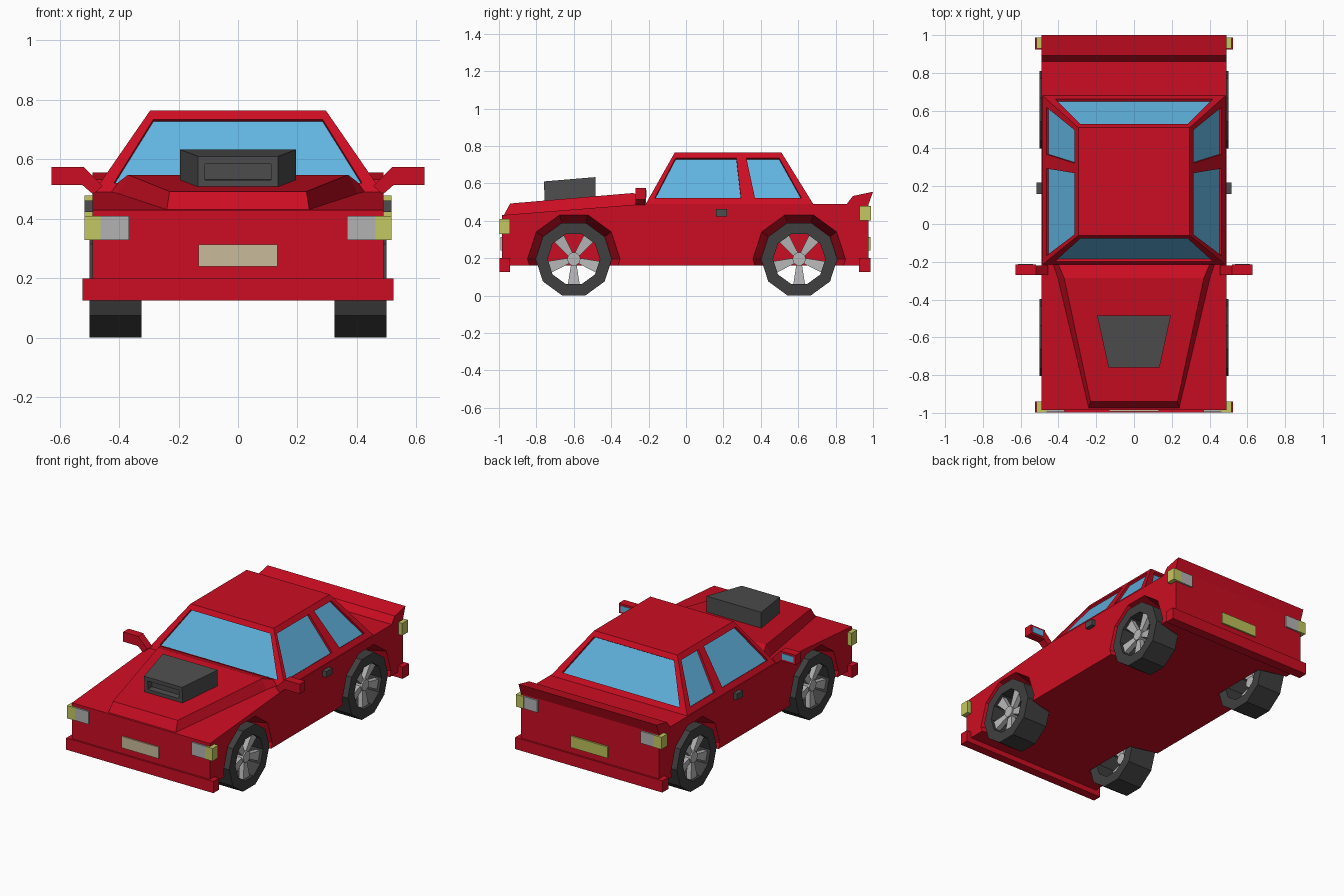
import bpy, bmesh, math
from mathutils import Vector

if "Cube" in bpy.data.objects:
    bpy.data.objects.remove(bpy.data.objects["Cube"])

def material(name, *rgb):
    m = bpy.data.materials.new(name)
    m.diffuse_color = (*rgb, 1)
    m.use_nodes = True
    m.node_tree.nodes["Principled BSDF"].inputs["Base Color"].default_value = m.diffuse_color
    return m

RED = material("red paint", 0.60, 0.004, 0.016)
GLASS = material("blue glass", 0.12, 0.46, 0.75)
RUBBER = material("dark rubber", 0.05, 0.05, 0.05)
DARK = material("dark grey", 0.075, 0.075, 0.075)
SILVER = material("silver", 0.48, 0.48, 0.48)
LAMP = material("lamp grey", 0.45, 0.45, 0.45)
YELLOW = material("yellow lamp", 0.55, 0.58, 0.12)
BEIGE = material("beige", 0.58, 0.50, 0.32)
OLIVE = material("yellow plate", 0.50, 0.53, 0.10)

def finish(name, bm, mats, fix=True):
    bmesh.ops.remove_doubles(bm, verts=bm.verts, dist=1e-5)
    if fix:
        bmesh.ops.recalc_face_normals(bm, faces=bm.faces)
    me = bpy.data.meshes.new(name)
    bm.to_mesh(me)
    bm.free()
    for m in mats:
        me.materials.append(m)
    ob = bpy.data.objects.new(name, me)
    bpy.context.collection.objects.link(ob)
    return ob

def poly(bm, pts, mat=0):
    f = bm.faces.new([bm.verts.new(p) for p in pts])
    f.material_index = mat
    return f

def loft(name, a, b, mat):
    """Solid between two matching outlines."""
    bm = bmesh.new()
    poly(bm, a)
    poly(bm, b)
    n = len(a)
    for i in range(n):
        j = (i + 1) % n
        poly(bm, [a[i], a[j], b[j], b[i]])
    return finish(name, bm, [mat])

def box(name, x, y, z, mat):
    lo, hi = [[(x[i], y[j], zz) for i, j in ((0, 0), (1, 0), (1, 1), (0, 1))] for zz in z]
    return loft(name, lo, hi, mat)

def panel(bm, corners, holes, v0, v1, depth, wall=0):
    """Quad with recessed windows; corners: bottom a, b, top b, a."""
    a, b, c, d = map(Vector, corners)
    at = lambda u, v: a.lerp(b, u).lerp(d.lerp(c, u), v)
    inward = -(b - a).cross(d - a).normalized() * depth
    us = [0] + [u for h in holes for u in h] + [1]
    vs = [0, v0, v1, 1]
    for i in range(len(us) - 1):
        for j in range(3):
            q = [at(us[i], vs[j]), at(us[i+1], vs[j]), at(us[i+1], vs[j+1]), at(us[i], vs[j+1])]
            if i % 2 and j == 1:
                r = [p + inward for p in q]
                for k in range(4):
                    m = (k + 1) % 4
                    poly(bm, [q[k], q[m], r[m], r[k]], wall)
                poly(bm, r, 1)
            else:
                poly(bm, q)

def ring(r, x, y, z, n=10):
    return [(x, y + r * math.sin(math.tau * (i + .5) / n),
             z + r * math.cos(math.tau * (i + .5) / n)) for i in range(n)]

# Body with integrated tail spoiler
profile = [(-.985, .16), (-.985, .43), (-.22, .49), (.86, .49), (.892, .532),
           (1, .555), (.975, .485), (.975, .16)]
body = loft("body", [(-.49, y, z) for y, z in profile], [(.49, y, z) for y, z in profile], RED)

# Wheel wells
WZ = .195
for y in (-.6, .605):
    for s in (-1, 1):
        cut = loft("well_cutter", ring(.25, s * .5, y, WZ), ring(.205, s * .31, y, WZ), RED)
        mod = body.modifiers.new("well", 'BOOLEAN')
        mod.operation, mod.object, mod.solver = 'DIFFERENCE', cut, 'EXACT'
        bpy.context.view_layer.objects.active = body
        bpy.ops.object.modifier_apply(modifier=mod.name)
        bpy.data.objects.remove(cut)

# Cabin with recessed windows
lo = [(-.485, -.215, .49), (.485, -.215, .49), (.485, .68, .49), (-.485, .68, .49)]
hi = [(-.295, -.06, .765), (.295, -.06, .765), (.295, .51, .765), (-.295, .51, .765)]
bm = bmesh.new()
poly(bm, hi)
side = [(.035, .572), (.66, .95)]
flipped = [(1 - b, 1 - a) for a, b in reversed(side)]
for i, holes in enumerate(([(.05, .95)], side, [(.05, .95)], flipped)):
    j = (i + 1) % 4
    panel(bm, [lo[i], lo[j], hi[j], hi[i]], holes, .11, .89, .015)
finish("cabin", bm, [RED, GLASS], False)

# Raised bonnet
def section(w0, y0, z0, w1, y1, z1):
    return [(-w0, y0, z0), (w0, y0, z0), (w1, y1, z1), (-w1, y1, z1)]
front = section(.24, -.975, .428, .23, -.94, .492)
mid = section(.405, -.285, .48, .37, -.285, .548)
rear = section(.43, -.215, .485, .40, -.215, .525)
bm = bmesh.new()
for a, b in ((front, mid), (mid, rear)):
    for i in range(4):
        j = (i + 1) % 4
        poly(bm, [a[i], a[j], b[j], b[i]])
poly(bm, front)
poly(bm, rear)
finish("bonnet", bm, [RED])

# Air scoop with recessed intake
f = section(.135, -.755, .505, .135, -.76, .61)
r = section(.195, -.485, .525, .195, -.485, .633)
bm = bmesh.new()
panel(bm, f, [(.09, .91)], .24, .76, .04)
poly(bm, [f[3], f[2], r[2], r[3]])
poly(bm, [f[1], r[1], r[2], f[2]])
poly(bm, [r[0], f[0], f[3], r[3]])
poly(bm, [r[1], r[0], r[3], r[2]])
poly(bm, [f[1], f[0], r[0], r[1]])
finish("air_scoop", bm, [DARK, DARK], False)

# Bumpers and plates
box("front_bumper", (-.523, .523), (-.997, -.94), (.125, .2), RED)
box("rear_bumper", (-.523, .523), (.925, .987), (.125, .2), RED)
box("front_plate", (-.132, .132), (-.993, -.97), (.24, .313), BEIGE)
box("rear_plate", (-.132, .132), (.96, .986), (.24, .313), OLIVE)

def wheel(s, y):
    # Tyre: hollow decagon ring
    rings = [ring(.204, s * .5, y, WZ), ring(.204, s * .325, y, WZ),
             ring(.14, s * .325, y, WZ), ring(.14, s * .5, y, WZ)]
    bm = bmesh.new()
    for k in range(4):
        a, b = rings[k], rings[(k + 1) % 4]
        for i in range(10):
            j = (i + 1) % 10
            poly(bm, [a[i], a[j], b[j], b[i]])
    finish("tyre", bm, [RUBBER])
    # Hub and five flared spokes
    loft("hub", ring(.036, s * .482, y, WZ), ring(.036, s * .40, y, WZ), SILVER)
    for k in range(5):
        t = math.pi + math.tau * k / 5
        def spoke(x0, x1):
            return [(s * x, y + rr * math.sin(t) + w * math.cos(t), WZ + rr * math.cos(t) - w * math.sin(t))
                    for x, rr, w in ((x0, .025, -.014), (x0, .025, .014), (x1, .138, .032), (x1, .138, -.032))]
        loft("spoke", spoke(.472, .482), spoke(.44, .45), SILVER)

for s in (-1, 1):
    X = lambda a, b: (s * a, s * b)
    for y in (-.6, .605):
        wheel(s, y)
    # Headlights and tail lights
    box("headlight", X(.367, .462), (-.995, -.96), (.328, .41), LAMP)
    box("front_indicator", X(.462, .517), (-.997, -.94), (.328, .41), YELLOW)
    box("tail_light", X(.367, .462), (.94, .986), (.4, .478), LAMP)
    box("rear_indicator", X(.462, .517), (.928, .988), (.4, .478), YELLOW)
    # Door handle
    box("door_handle", X(.48, .516), (.16, .22), (.423, .462), DARK)
    # Mirror: slanted arm, head and glass
    arm = [(.455, .51), (.52, .575), (.525, .515), (.487, .482)]
    loft("mirror_arm", [(s * x, -.27, z) for x, z in arm], [(s * x, -.22, z) for x, z in arm], RED)
    box("mirror_head", X(.52, .628), (-.27, -.215), (.513, .575), RED)
    box("mirror_glass", X(.535, .615), (-.22, -.212), (.525, .563), GLASS)
